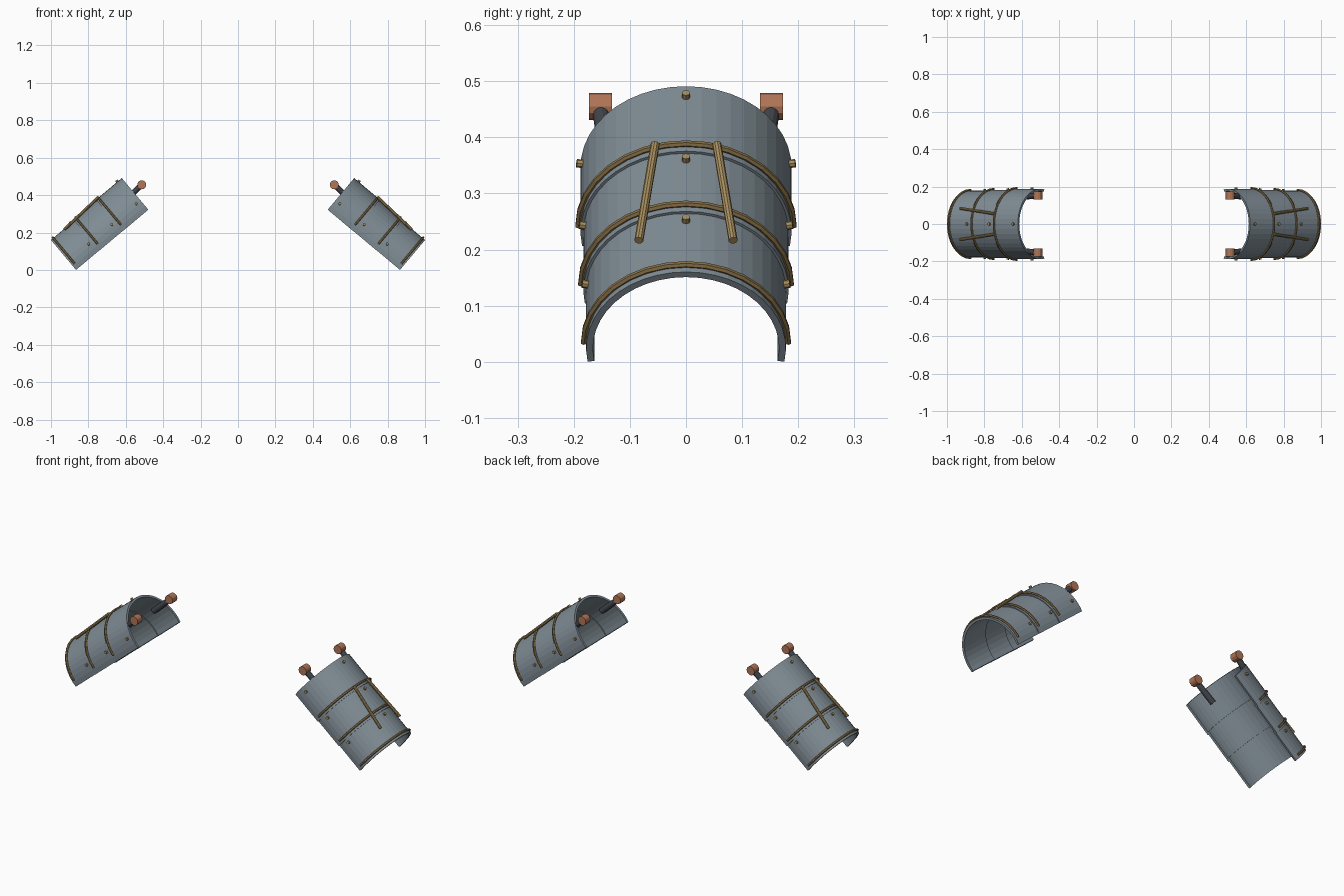
import bpy, bmesh, math
from mathutils import Vector

if "Cube" in bpy.data.objects:
    bpy.data.objects.remove(bpy.data.objects["Cube"])

TILT = math.radians(40)
ORIGIN = Vector((0.5005, 0, 0.347))
AXIS = Vector((math.cos(TILT), 0, -math.sin(TILT)))   # down the arm
OUT = Vector((math.sin(TILT), 0, math.cos(TILT)))     # away from the arm, at the crown
Y = Vector((0, 1, 0))


def material(name, color):
    m = bpy.data.materials.new(name)
    m.diffuse_color = (*color, 1)
    m.use_nodes = True
    m.node_tree.nodes["Principled BSDF"].inputs["Base Color"].default_value = m.diffuse_color
    return m


STEEL = material("blue_grey_steel", (0.215, 0.265, 0.30))
RING = material("dark_brass", (0.25, 0.165, 0.065))
BRASS = material("brass", (0.40, 0.28, 0.115))
LEATHER = material("dark_leather", (0.05, 0.055, 0.065))
COPPER = material("copper", (0.44, 0.18, 0.095))


def local(s, y, r):
    """Point at s along the arm, y sideways, r outward."""
    return ORIGIN + AXIS * s + Y * y + OUT * r


def polar(s, angle, r):
    return local(s, r * math.sin(angle), r * math.cos(angle))


def finish(bm, name, mat):
    """Make a flat-shaded object and mirror it to the other arm."""
    bmesh.ops.recalc_face_normals(bm, faces=bm.faces)
    me = bpy.data.meshes.new(name)
    bm.to_mesh(me)
    bm.free()
    me.materials.append(mat)
    ob = bpy.data.objects.new(name, me)
    bpy.context.collection.objects.link(ob)
    ob.modifiers.new("other_arm", 'MIRROR').use_mirror_merge = False
    return ob


def arc_sweep(name, section, half_deg, steps, mat):
    """Sweep a closed (s, r) section around the arm axis."""
    bm = bmesh.new()
    half = math.radians(half_deg)
    loops = []
    for i in range(steps + 1):
        a = -half + 2 * half * i / steps
        loops.append([bm.verts.new(polar(s, a, r)) for s, r in section])
    n = len(section)
    for p, q in zip(loops, loops[1:]):
        for k in range(n):
            bm.faces.new((p[k], p[(k + 1) % n], q[(k + 1) % n], q[k]))
    bm.faces.new(loops[0])
    bm.faces.new(loops[-1])
    return finish(bm, name, mat)


def rod(name, a, b, radius, sides, mat):
    """Capped cylinder from a to b."""
    bm = bmesh.new()
    d = b - a
    bmesh.ops.create_cone(bm, cap_ends=True, segments=sides, radius1=radius,
                          radius2=radius, depth=d.length)
    rot = d.to_track_quat('Z', 'Y').to_matrix().to_4x4()
    bm.transform(rot)
    bmesh.ops.translate(bm, verts=bm.verts, vec=(a + b) / 2)
    return finish(bm, name, mat)


# Three overlapping curved plates, each with a trim ring and three rivets
plates = [(0.0, 0.18, 0.188, 0.03), (0.165, 0.341, 0.183, 0.2), (0.325, 0.503, 0.178, 0.362)]
for i, (s0, s1, radius, rivet_s) in enumerate(plates, 1):
    inner = radius - 0.012
    arc_sweep(f"arm_plate_{i}", [(s0, inner), (s0, radius), (s1, radius), (s1, inner)],
              100, 24, STEEL)
    tube = [(s1 - 0.016 + 0.006 * math.cos(k * math.pi / 3),
             radius + 0.004 + 0.006 * math.sin(k * math.pi / 3)) for k in range(6)]
    arc_sweep(f"trim_ring_{i}", tube, 90, 16, RING)
    for j, deg in enumerate((-80, 0, 80), 1):
        a = math.radians(deg)
        rod(f"rivet_{i}_{j}", polar(rivet_s, a, radius - 0.004),
            polar(rivet_s, a, radius + 0.01), 0.0075, 8, BRASS)

# Raised bars, straps and buckle rolls on both sides of the arm
for label, sy in (("front", -1), ("back", 1)):
    rod(f"{label}_bar", local(0.163, sy * 0.055, 0.19), local(0.412, sy * 0.084, 0.175),
        0.008, 10, BRASS)
    rod(f"{label}_strap", local(-0.055, sy * 0.153, 0.0917), local(0.075, sy * 0.14, 0.084),
        0.015, 12, LEATHER)
    rod(f"{label}_buckle_roll", local(-0.0587, sy * 0.1317, 0.0917),
        local(-0.0587, sy * 0.1727, 0.0917), 0.024, 12, COPPER)
